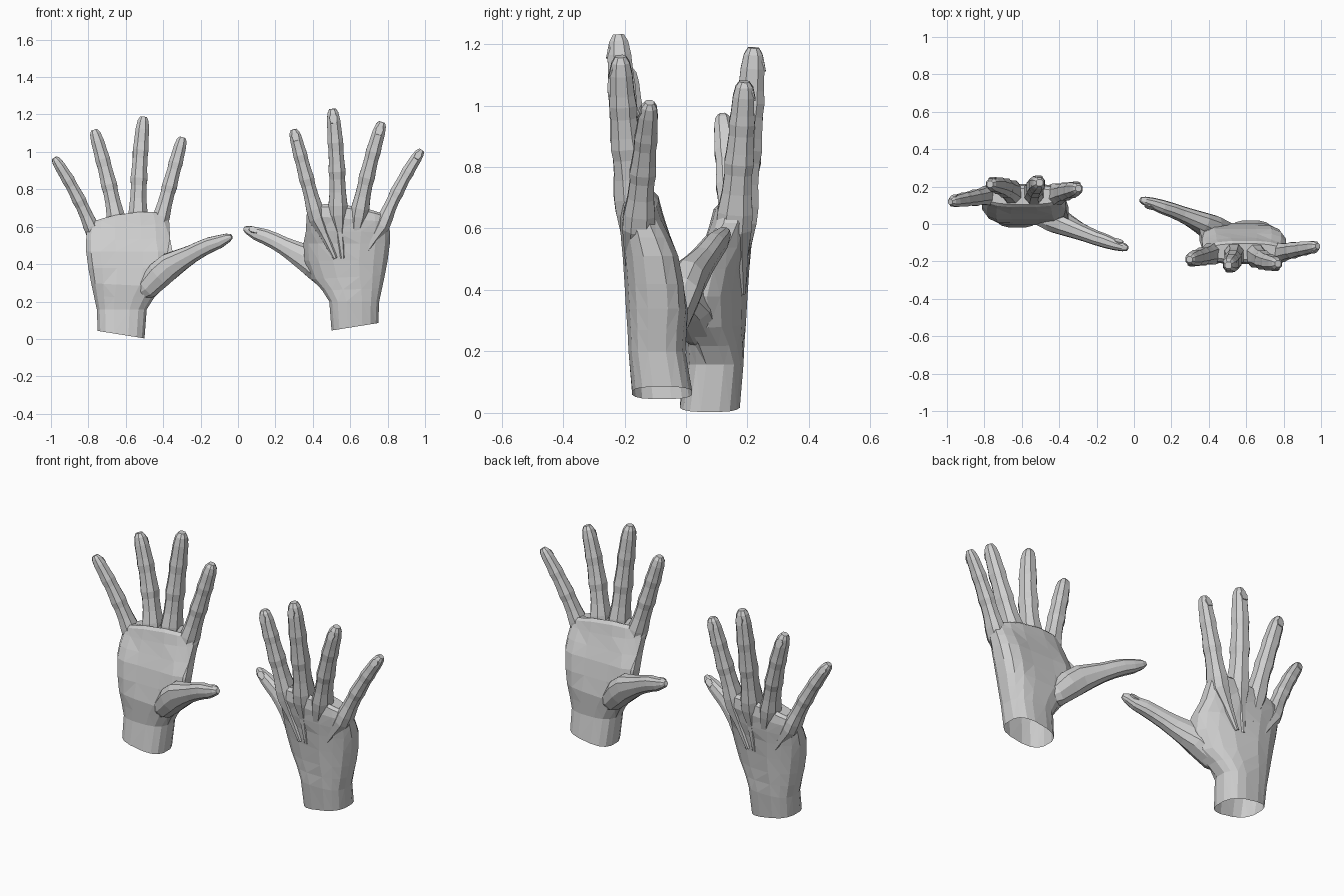
import bpy, bmesh, math
from mathutils import Vector, Matrix

cube = bpy.data.objects.get("Cube")
if cube:
    bpy.data.objects.remove(cube, do_unlink=True)

skin = bpy.data.materials.new("light_grey")
skin.use_nodes = True
GREY = (0.62, 0.62, 0.62, 1)
skin.diffuse_color = GREY
skin.node_tree.nodes["Principled BSDF"].inputs["Base Color"].default_value = GREY

# Second hand is the first one turned half a circle and set a little lower
TURN = Matrix.Translation((0, 0, -0.042)) @ Matrix.Rotation(math.pi, 4, "Z")


def loft(bm, rings, cap_start=True, cap_end=True):
    loops = [[bm.verts.new(p) for p in ring] for ring in rings]
    n = len(loops[0])
    for a, b in zip(loops, loops[1:]):
        for i in range(n):
            j = (i + 1) % n
            bm.faces.new((a[i], a[j], b[j], b[i]))
    if cap_start:
        bm.faces.new(loops[0][::-1])
    if cap_end:
        bm.faces.new(loops[-1])


def squircle(i, n, power):
    """Point i of a rounded square that just touches -1 and 1."""
    a = math.tau * (i + 0.5) / n
    c, s = math.cos(a), math.sin(a)
    k = math.cos(math.pi / n) ** power
    return (math.copysign(abs(c) ** power, c) / k, math.copysign(abs(s) ** power, s) / k)


def finish(bm, name):
    bmesh.ops.recalc_face_normals(bm, faces=bm.faces)
    mesh = bpy.data.meshes.new(name)
    bm.to_mesh(mesh)
    bm.free()
    mesh.materials.append(skin)
    for side in ("left", "right"):
        ob = bpy.data.objects.new(side + "_" + name, mesh)
        bpy.context.collection.objects.link(ob)
        if side == "right":
            ob.matrix_world = TURN


def frame(tangent):
    t = tangent.normalized()
    s = t.cross(Vector((0, 1, 0))).normalized()
    return t, s, s.cross(t)


def tube(bm, stations, sides=8):
    """Loft through (point, half width, half depth) stations."""
    rings = []
    for k, (p, w, d) in enumerate(stations):
        before = stations[max(k - 1, 0)][0]
        after = stations[min(k + 1, len(stations) - 1)][0]
        _, s, n = frame(after - before)
        ring = [squircle(i, sides, 0.85) for i in range(sides)]
        rings.append([p + s * (u * w) + n * (v * d) for u, v in ring])
    loft(bm, rings)


def nail(bm, centre, tangent, up, w, length):
    """Thin six-sided plate lying on the back of a fingertip."""
    t = tangent.normalized()
    s = t.cross(up).normalized()
    n = s.cross(t)
    outline = [(-.8, -1), (.8, -1), (1, .3), (.5, 1), (-.5, 1), (-1, .3)]
    loft(bm, [[centre + s * (u * w) + t * (v * length) + n * h for u, v in outline]
              for h in (-0.004, 0.004)])


# Palm and open wrist: z thumb side, z little side, x range, back y, palm y,
# hollow of the palm, forward lean of the thumb side
sections = [
    (.045, .085, .50, .75, -.175, .020, 0, 0),
    (.20, .20, .488, .755, -.187, -.002, 0, 0),
    (.26, .27, .45, .77, -.190, .002, 0, .02),
    (.32, .34, .395, .785, -.195, .012, .01, .05),
    (.42, .42, .355, .80, -.200, .008, .03, .06),
    (.51, .51, .350, .812, -.206, -.010, .03, .05),
    (.58, .57, .364, .812, -.212, -.040, .02, .02),
    (.66, .625, .366, .808, -.215, -.075, 0, 0),
    (.70, .65, .38, .80, -.207, -.090, 0, 0),
    (.715, .665, .40, .785, -.190, -.105, 0, 0),
]
rings = []
for za, zb, x0, x1, back, front, hollow, lean in sections:
    ring = []
    for i in range(16):
        u, v = squircle(i, 16, 0.72)
        f = (u + 1) / 2
        y = (back + front) / 2 + v * (front - back) / 2
        if v > 0.6:
            y -= hollow * max(0, 1 - abs(u) * 1.3)
        else:
            y += lean * max(0, -u)
        crown = 0.025 * (1 - u * u) if za > .69 else 0
        ring.append((x0 + f * (x1 - x0), y, za + f * (zb - za) + crown))
    rings.append(ring)
bm = bmesh.new()
loft(bm, rings, cap_start=False)
bmesh.ops.triangulate(bm, faces=[f for f in bm.faces if len(f.verts) == 4])
finish(bm, "palm")

# Fingers: width along the length, with swellings at the joints
SHAPE = [(0, 1.2), (.1, 1.2), (.22, 1.03), (.34, .98), (.41, 1.08), (.48, 1.0),
         (.6, .93), (.68, 1.0), (.75, .92), (.88, .86), (.96, .7), (1, .42)]
fingers = {
    "index_finger": ((.425, -.155, .64), (.355, -.176, .90), (.297, -.190, 1.12), .038, .52),
    "middle_finger": ((.535, -.165, .66), (.527, -.200, .95), (.505, -.220, 1.23), .042, .56),
    "ring_finger": ((.645, -.165, .65), (.700, -.198, .91), (.770, -.213, 1.16), .040, .61),
    "little_finger": ((.768, -.155, .60), (.868, -.137, .82), (.982, -.118, 1.01), .034, .66),
}
for name, (base, mid, tip, r, root_x) in fingers.items():
    base, mid, tip = Vector(base), Vector(mid), Vector(tip)

    def along(t):
        return (base * (2 * (t - .5) * (t - 1)) + mid * (4 * t * (1 - t))
                + tip * (2 * t * (t - .5)))

    # Tendon ridge on the back of the hand leads into the finger
    root = Vector((root_x, -.182, .43))
    stations = [(root, .012, .012), (root.lerp(base, .6), .026, .036)]
    stations += [(along(t), r * w, r * w * (1.28 - .25 * t)) for t, w in SHAPE]
    bm = bmesh.new()
    tube(bm, stations)
    t, s, n = frame(along(.95) - along(.85))
    up = n if n.y < 0 else -n
    nail(bm, along(.91) + up * r * .8, t - up * .25, up, r * .5, r * .6)
    finish(bm, name)

# Thumb growing out of the fleshy side of the palm
path = [((.56, -.08, .27), .04, .04), ((.48, -.05, .32), .06, .068),
        ((.415, -.02, .39), .072, .068), ((.36, .008, .435), .07, .056),
        ((.30, .035, .468), .057, .046), ((.25, .055, .495), .048, .041),
        ((.20, .075, .522), .044, .038), ((.15, .092, .545), .041, .036),
        ((.10, .110, .562), .035, .030), ((.055, .124, .582), .024, .022),
        ((.034, .131, .590), .012, .012)]
stations = [(Vector(p), w, d) for p, w, d in path]
bm = bmesh.new()
tube(bm, stations, 10)
t, s, n = frame(stations[-2][0] - stations[-4][0])
up = (s * (1 if s.z > 0 else -1) * .5 - Vector((0, 1, 0))).normalized()
nail(bm, Vector((.078, .116, .572)) + up * .028, t, up, .017, .024)
finish(bm, "thumb")
